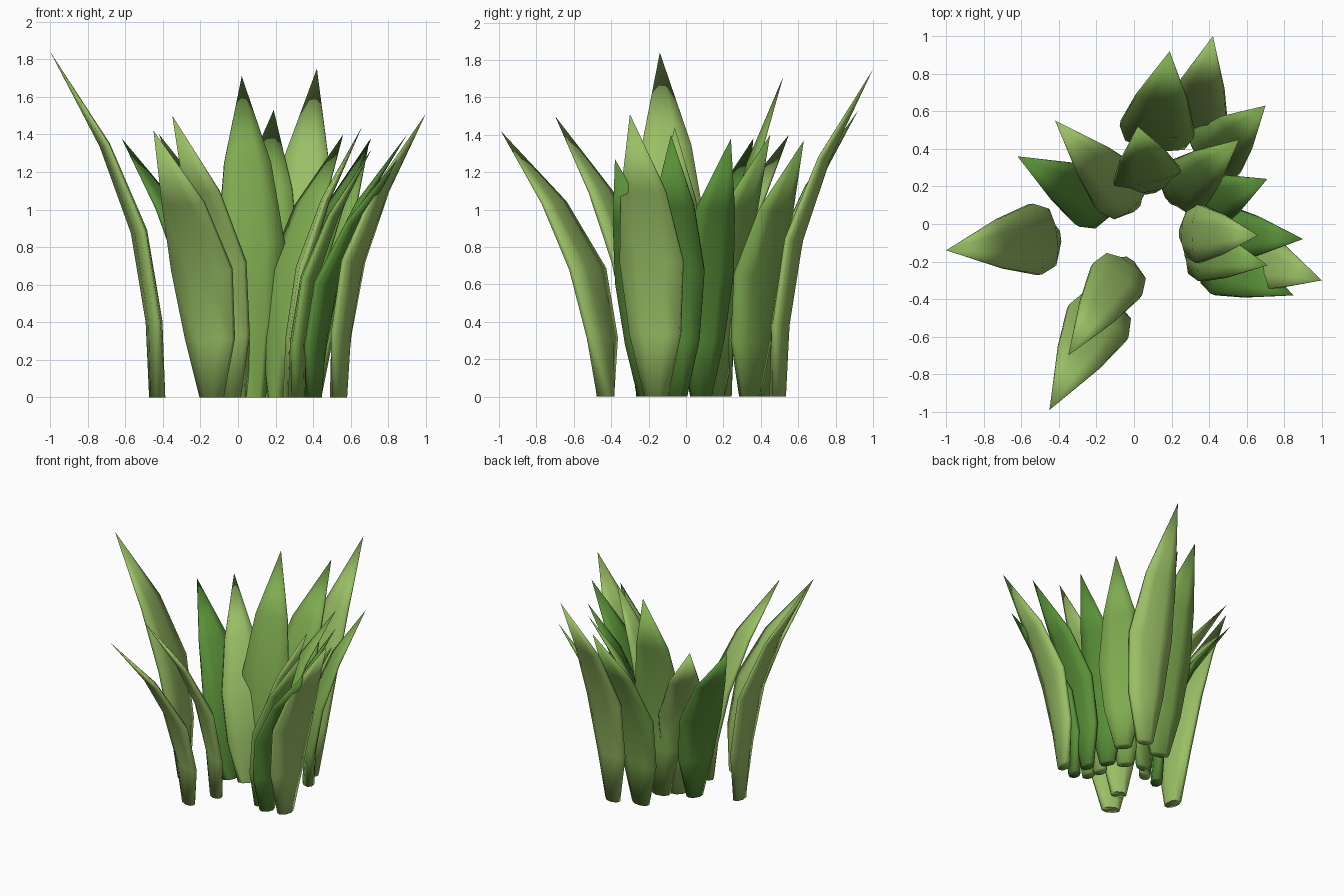
import bpy, bmesh, math
from mathutils import Vector

if "Cube" in bpy.data.objects:
    bpy.data.objects.remove(bpy.data.objects["Cube"])

def mat(name, c):
    m = bpy.data.materials.new(name)
    m.diffuse_color = (*c, 1)
    m.use_nodes = True
    m.node_tree.nodes["Principled BSDF"].inputs["Base Color"].default_value = m.diffuse_color
    return m

LIGHT = mat("light_green", (0.32, 0.52, 0.13))
MID = mat("mid_green", (0.21, 0.41, 0.08))
DARK = mat("dark_green", (0.10, 0.28, 0.04))

# height fraction, outward fraction, width factor, thickness
RINGS = [(0, 0, .36, .08), (.22, .03, .80, .075), (.48, .17, 1, .07), (.73, .49, .70, .045)]
SIDES = 8

def leaf(name, base, tip, width, material):
    """Arching blade: rings lofted from a small flat base to a point."""
    base, tip = Vector((*base, 0)), Vector(tip)
    out = Vector((tip.x - base.x, tip.y - base.y, 0))
    side = Vector((-out.y, out.x, 0)).normalized()
    centres = [base + out * f + Vector((0, 0, tip.z * h)) for h, f, _, _ in RINGS]
    path = centres + [tip]
    bm = bmesh.new()
    rings = []
    for i, (_, _, w, t) in enumerate(RINGS):
        if i == 0:
            normal = out.normalized()
        else:
            normal = side.cross((path[i + 1] - path[i - 1]).normalized())
            if normal.dot(out) < 0:
                normal = -normal
        ring = []
        for k in range(SIDES):
            a = math.tau * (k + .5) / SIDES
            u, v = math.cos(a) / .924, math.sin(a) / .924
            p = centres[i] + side * (u * w * width / 2) + normal * (v * t / 2)
            ring.append(bm.verts.new(p))
        rings.append(ring)
    point = bm.verts.new(tip)
    bm.faces.new(rings[0])
    for k in range(SIDES):
        n = (k + 1) % SIDES
        for a, b in zip(rings, rings[1:]):
            bm.faces.new((a[k], a[n], b[n], b[k]))
        bm.faces.new((rings[-1][k], rings[-1][n], point))
    bmesh.ops.recalc_face_normals(bm, faces=bm.faces)
    me = bpy.data.meshes.new(name)
    bm.to_mesh(me)
    bm.free()
    me.materials.append(material)
    ob = bpy.data.objects.new(name, me)
    bpy.context.collection.objects.link(ob)
    bpy.ops.object.select_all(action='DESELECT')
    ob.select_set(True)
    bpy.context.view_layer.objects.active = ob
    bpy.ops.object.shade_smooth_by_angle(angle=math.radians(86))

# base xy, tip xyz, width, colour
LEAVES = [
    ((-.43, -.07), (-1.0, -.14, 1.84), .38, LIGHT),
    ((-.14, -.43), (-.45, -.99, 1.42), .36, LIGHT),
    ((-.04, -.22), (-.35, -.70, 1.50), .31, LIGHT),
    ((.11, .42), (.19, .92, 1.53), .40, MID),
    ((.31, .49), (.42, 1.0, 1.75), .34, LIGHT),
    ((.39, .34), (.70, .63, 1.37), .34, MID),
    ((.21, .15), (.56, .45, 1.40), .32, MID),
    ((.32, .08), (.71, .24, 1.38), .31, DARK),
    ((.08, .20), (.02, .52, 1.71), .36, MID),
    ((-.01, .11), (-.42, .55, 1.40), .32, LIGHT),
    ((-.14, .09), (-.62, .36, 1.38), .33, DARK),
    ((.28, -.05), (.66, -.06, 1.44), .31, LIGHT),
    ((.40, -.05), (.90, -.08, 1.40), .31, DARK),
    ((.31, -.15), (.71, -.22, 1.32), .29, MID),
    ((.535, -.16), (1.0, -.30, 1.51), .35, LIGHT),
    ((.40, -.20), (.85, -.38, 1.27), .31, DARK),
]
for i, (b, t, w, m) in enumerate(LEAVES, 1):
    leaf(f"leaf_{i}", b, t, w, m)
